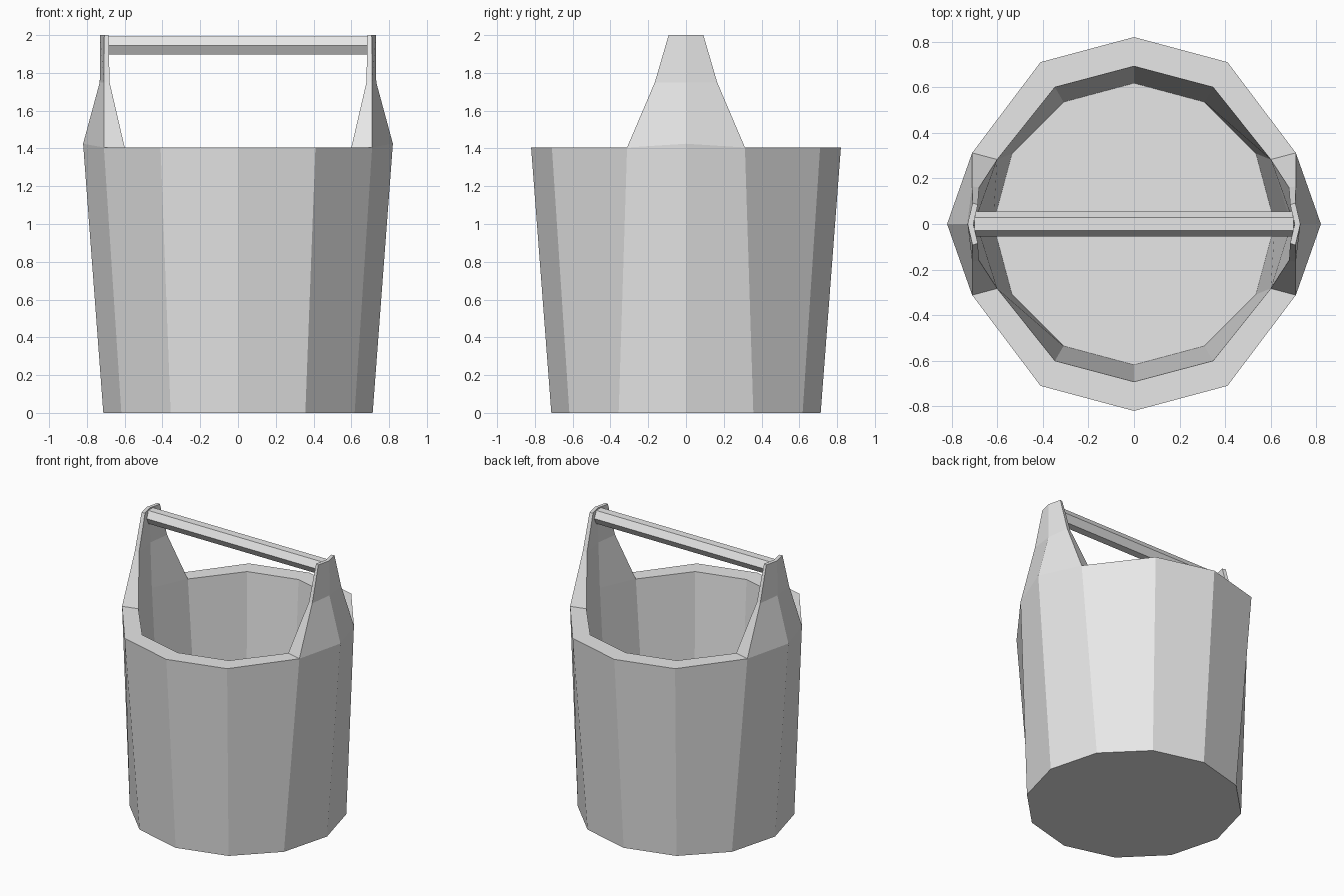
import bpy
import bmesh
import math
from mathutils import Matrix

if "Cube" in bpy.data.objects:
    bpy.data.objects.remove(bpy.data.objects["Cube"], do_unlink=True)

grey = bpy.data.materials.new("plain_grey")
grey.use_nodes = True
colour = (0.8, 0.8, 0.8, 1)
grey.diffuse_color = colour
grey.node_tree.nodes["Principled BSDF"].inputs["Base Color"].default_value = colour


def finish(bm, name):
    bmesh.ops.recalc_face_normals(bm, faces=bm.faces)
    mesh = bpy.data.meshes.new(name)
    bm.to_mesh(mesh)
    bm.free()
    mesh.materials.append(grey)
    obj = bpy.data.objects.new(name, mesh)
    bpy.context.collection.objects.link(obj)
    return obj


def regular(r):
    """First quarter of a regular twelve-sided ring."""
    return [(r * math.cos(k * math.pi / 6), r * math.sin(k * math.pi / 6)) for k in range(4)]


def ring(bm, quarter, z, z_side=None):
    """Mirror a quarter outline into a closed ring of twelve vertices."""
    half = quarter + [(-x, y) for x, y in quarter[-2::-1]]
    outline = half + [(x, -y) for x, y in half[-2:0:-1]]
    side = z if z_side is None else z_side
    return [bm.verts.new((x, y, side if i % 6 == 0 else z)) for i, (x, y) in enumerate(outline)]


# Bucket: tapered outer wall, rim, inner wall and floor
RIM, SIDE = 1.405, 1.425
bm = bmesh.new()
base = ring(bm, regular(0.713), 0)
outer = ring(bm, [(0.82, 0), (0.71, 0.312), (0.41, 0.71), (0, 0.82)], RIM, SIDE)
inner = ring(bm, [(0.69, 0), (0.60, 0.283), (0.347, 0.60), (0, 0.692)], RIM, SIDE)
floor = ring(bm, regular(0.618), 0.1)
bm.faces.new(base)
bm.faces.new(floor)
for low, high in ((base, outer), (outer, inner), (inner, floor)):
    for i in range(12):
        j = (i + 1) % 12
        # The ears cover the rim beside the two side corners
        if low is outer and (i % 6 == 0 or j % 6 == 0):
            continue
        bm.faces.new((low[i], low[j], high[j], high[i]))
finish(bm, "bucket")

# Ears: bent plates rising from the rim, as levels of
# (z edge, z middle, outer edge x, y, outer middle x, inner edge x, y, inner middle x)
levels = [
    (RIM, SIDE, 0.71, 0.312, 0.82, 0.60, 0.283, 0.69),
    (1.75, 1.75, 0.71, 0.165, 0.732, 0.68, 0.16, 0.702),
    (2.0, 2.0, 0.708, 0.092, 0.73, 0.685, 0.085, 0.705),
]
for name, s in (("left_ear", 1), ("right_ear", -1)):
    bm = bmesh.new()
    loops = []
    for z, zm, ox, oy, om, ix, iy, im in levels:
        points = [(ox, -oy, z), (om, 0, zm), (ox, oy, z), (ix, iy, z), (im, 0, zm), (ix, -iy, z)]
        loops.append([bm.verts.new((s * x, y, h)) for x, y, h in points])
    for low, high in zip(loops, loops[1:]):
        for i in range(6):
            j = (i + 1) % 6
            bm.faces.new((low[i], low[j], high[j], high[i]))
    top = loops[-1]
    bm.faces.new((top[0], top[1], top[4], top[5]))
    bm.faces.new((top[1], top[2], top[3], top[4]))
    finish(bm, name)

# Handle: six-sided bar between the ears
bm = bmesh.new()
bmesh.ops.create_cone(bm, cap_ends=True, segments=6, radius1=0.055, radius2=0.055, depth=1.4)
bmesh.ops.rotate(bm, verts=bm.verts, matrix=Matrix.Rotation(math.pi / 2, 3, "Y"))
ys = [v.co.y for v in bm.verts]
if max(ys) < 0.05:
    bmesh.ops.rotate(bm, verts=bm.verts, matrix=Matrix.Rotation(math.pi / 6, 3, "X"))
bar = finish(bm, "handle")
bar.location.z = 1.945
